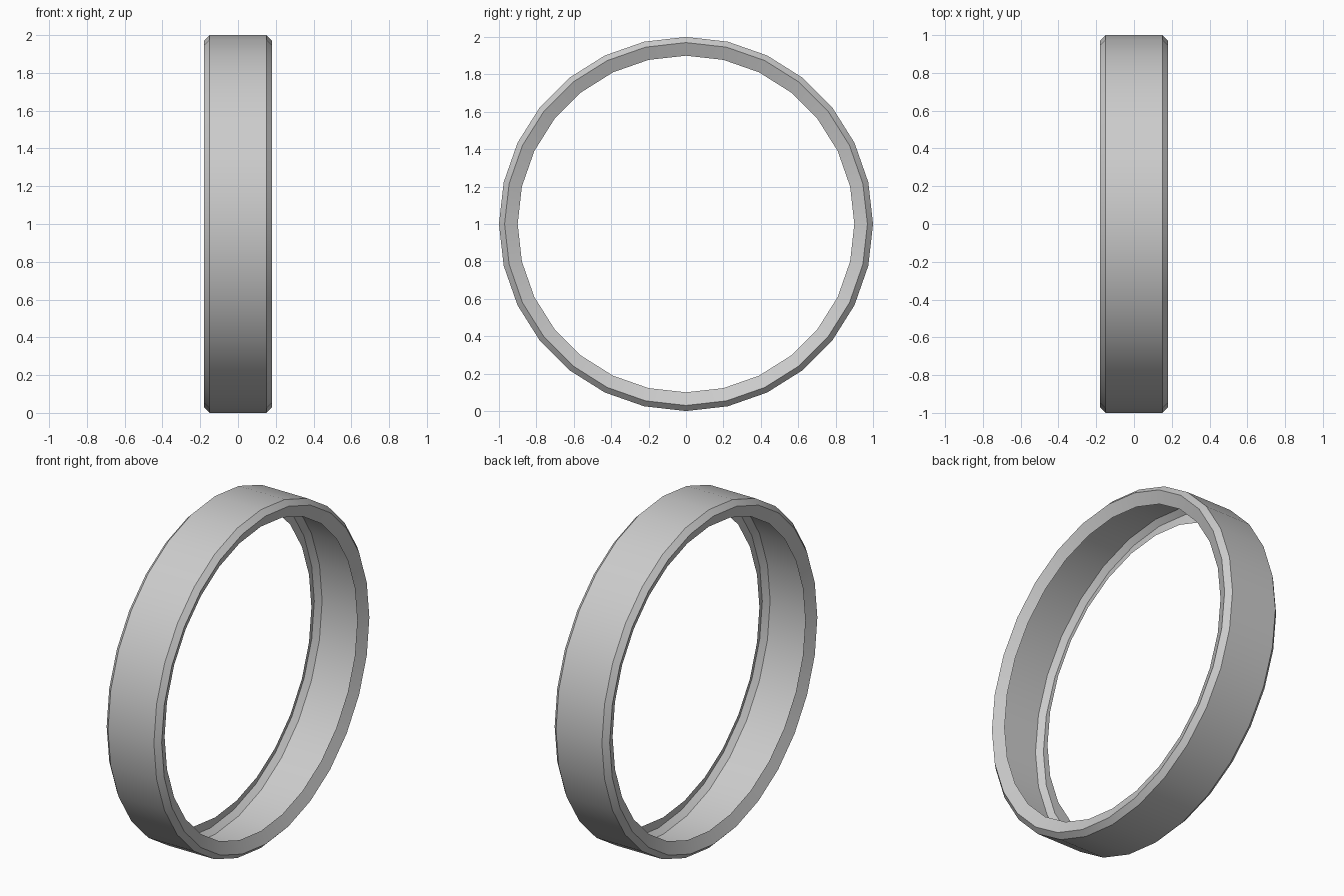
import bpy, bmesh, math

if "Cube" in bpy.data.objects:
    bpy.data.objects.remove(bpy.data.objects["Cube"])

SIDES = 28
# Open tyre cross-section: (x, radius), lip - shoulder - tread - shoulder - lip
PROFILE = [(-0.15, 0.90), (-0.18, 0.97), (-0.15, 1.0),
           (0.15, 1.0), (0.18, 0.97), (0.15, 0.90)]


def revolve_about_x(name, profile, sides, centre_z):
    """Sweep an open profile round the x axis as a single-skin surface."""
    bm = bmesh.new()
    rings = []
    for i in range(sides):
        a = 2 * math.pi * i / sides
        rings.append([bm.verts.new((x, r * math.sin(a), r * math.cos(a)))
                      for x, r in profile])
    for i in range(sides):
        p, q = rings[i], rings[(i + 1) % sides]
        for j in range(len(profile) - 1):
            bm.faces.new((p[j], q[j], q[j + 1], p[j + 1]))
    # Tread faces must point away from the axle
    bm.normal_update()
    tread = max(bm.faces, key=lambda f: f.calc_area())
    c = tread.calc_center_median()
    if tread.normal.y * c.y + tread.normal.z * c.z < 0:
        bmesh.ops.reverse_faces(bm, faces=bm.faces[:])
    mesh = bpy.data.meshes.new(name)
    bm.to_mesh(mesh)
    bm.free()
    obj = bpy.data.objects.new(name, mesh)
    obj.location.z = centre_z
    bpy.context.collection.objects.link(obj)
    return obj


# Hollow tyre standing on the ground
tyre = revolve_about_x("tyre", PROFILE, SIDES, 1.0)
bpy.context.view_layer.objects.active = tyre
tyre.select_set(True)
bpy.ops.object.shade_smooth_by_angle(angle=math.radians(30))
